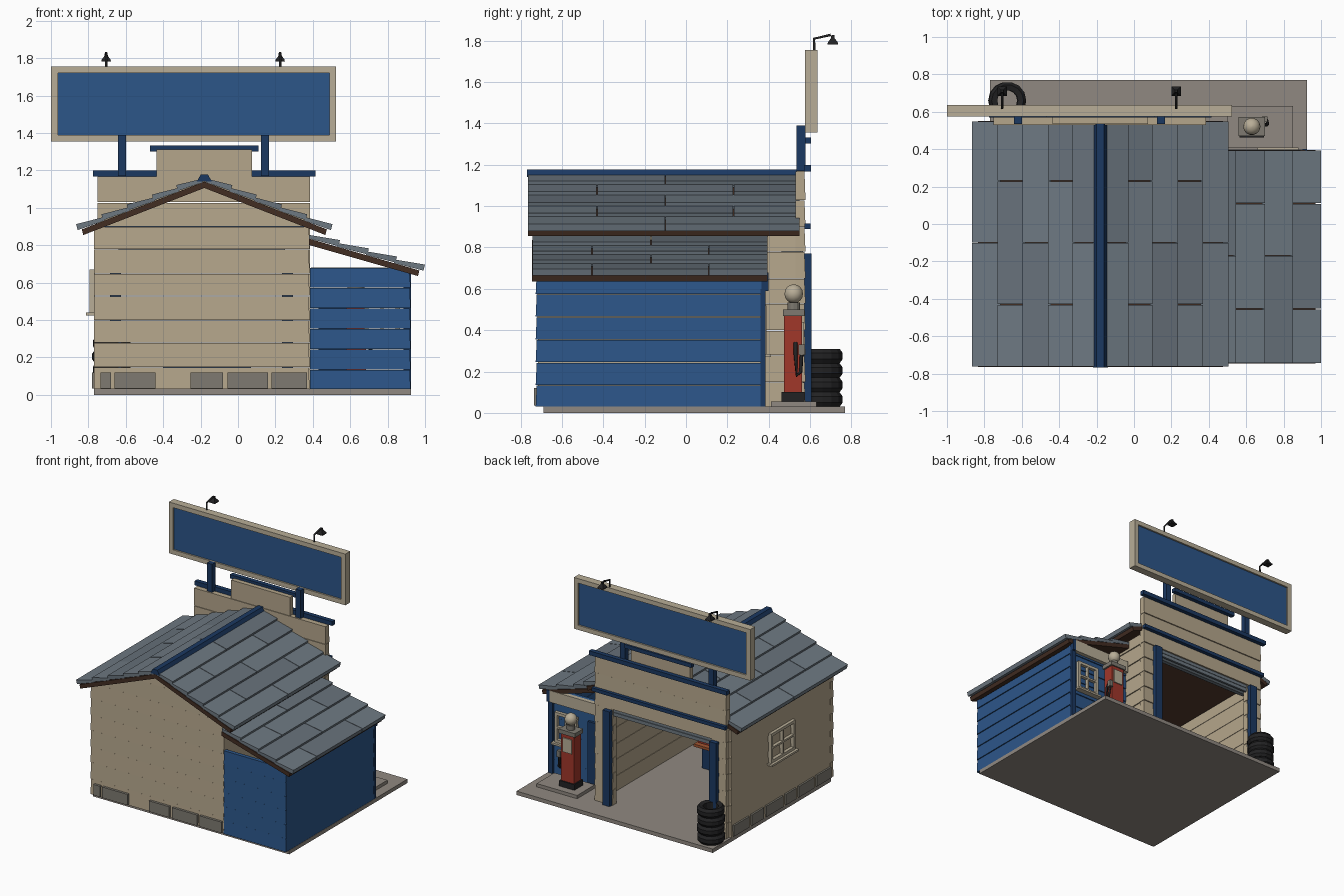
import bpy, bmesh, math
from mathutils import Vector as V

if "Cube" in bpy.data.objects:
    bpy.data.objects.remove(bpy.data.objects["Cube"])

COL = dict(tan=(.46, .38, .26), cream=(.48, .42, .31), blue=(.025, .092, .25), navy=(.011, .04, .12),
           slate=(.155, .19, .222), slate_dark=(.135, .165, .195), brown=(.055, .026, .016),
           concrete=(.28, .25, .22), stone=(.21, .195, .165), red=(.355, .038, .023),
           black=(.016, .016, .017), orange=(.35, .09, .03))
MATS = {}
for key, rgb in COL.items():
    MATS[key] = bpy.data.materials.new(key)
    MATS[key].diffuse_color = (*rgb, 1)


def mesh(name, verts, faces, col):
    me = bpy.data.meshes.new(name)
    me.from_pydata([tuple(v) for v in verts], [], faces)
    bm = bmesh.new()
    bm.from_mesh(me)
    bmesh.ops.recalc_face_normals(bm, faces=bm.faces)
    bm.to_mesh(me)
    bm.free()
    ob = bpy.data.objects.new(name, me)
    bpy.context.collection.objects.link(ob)
    me.materials.append(MATS[col])
    return ob


def loft(name, a, b, col):
    """Closed solid between two matching rings."""
    n = len(a)
    faces = [[i, (i + 1) % n, n + (i + 1) % n, n + i] for i in range(n)]
    return mesh(name, a + b, faces + [list(range(n)), list(range(n, 2 * n))], col)


def box(name, x, y, z, col):
    ring = lambda h: [(x[0], y[0], h), (x[1], y[0], h), (x[1], y[1], h), (x[0], y[1], h)]
    return loft(name, ring(z[0]), ring(z[1]), col)


def prism_y(name, pts, y0, y1, col):
    return loft(name, [(x, y0, z) for x, z in pts], [(x, y1, z) for x, z in pts], col)


def lathe(name, prof, at, col, n=12, closed=False, smooth=False, phase=0):
    """Spin an (r, z) profile around a vertical axis."""
    m = len(prof)
    verts = [(at[0] + r * math.cos(t), at[1] + r * math.sin(t), at[2] + z)
             for t in [phase + 2 * math.pi * k / n for k in range(n)] for r, z in prof]
    faces = [[k * m + j, k * m + (j + 1) % m, (k + 1) % n * m + (j + 1) % m, (k + 1) % n * m + j]
             for k in range(n) for j in range(m if closed else m - 1)]
    if not closed:
        faces += [[k * m for k in range(n)], [k * m + m - 1 for k in range(n)]]
    ob = mesh(name, verts, faces, col)
    if smooth:
        ob.data.polygons.foreach_set("use_smooth", [True] * len(ob.data.polygons))
    return ob


def pipe(name, pts, r, col):
    cu = bpy.data.curves.new(name, 'CURVE')
    cu.dimensions, cu.bevel_depth, cu.bevel_resolution, cu.use_fill_caps = '3D', r, 1, True
    sp = cu.splines.new('POLY')
    sp.points.add(len(pts) - 1)
    for p, q in zip(sp.points, pts):
        p.co = (*q, 1)
    cu.materials.append(MATS[col])
    ob = bpy.data.objects.new(name, cu)
    bpy.context.collection.objects.link(ob)


def siding(name, p, q, zs, n, col, span=None, t=.03):
    """Lapped boards between plan points p and q; span(z) trims the ends as fractions."""
    p, q, n = V((*p, 0)), V((*q, 0)), V((*n, 0))
    span = span or (lambda z: (0, 1))
    for i, (z0, z1) in enumerate(zip(zs, zs[1:])):
        rings = []
        for z, lap in ((z0, .005), (z1 - .003, 0)):
            a, b = (p.lerp(q, f) + V((0, 0, z)) for f in span(z))
            rings.append([a + n * lap, b + n * lap, b - n * t, a - n * t])
        loft(f"{name}_board_{i}", *rings, col)


# slab and pump island
box("slab", (-.77, .925), (-.69, .77), (0, .03), 'concrete')
box("pump_island", (.5, .85), (.41, .63), (.03, .056), 'concrete')

# garage walls with a gabled rear
Z = [.03, .15, .28, .40, .53, .65, .78, .87]
CX, HW = -.195, .575
half = lambda z: min(HW, (1.125 - z) / .39) / (2 * HW)
siding("rear_wall", (CX - HW, -.715), (CX + HW, -.715), Z[:-1] + [.9, 1.03, 1.12], (0, -1), 'tan',
       lambda z: (.5 - half(z), .5 + half(z)))
siding("left_wall", (-.765, -.715), (-.765, .54), Z, (-1, 0), 'tan')
siding("right_wall", (.378, -.715), (.378, .54), Z, (1, 0), 'tan')

# front facade with drive-in opening and stepped parapet
siding("facade_left", (-.75, .573), (-.62, .573), Z[:-1], (0, 1), 'tan', t=.043)
siding("facade_right", (.23, .573), (.385, .573), Z[:-1], (0, 1), 'tan', t=.043)
siding("facade_top", (-.75, .573), (.385, .573), [.78, .9, 1.03, 1.17], (0, 1), 'tan', t=.043)
box("parapet", (-.435, .075), (.535, .573), (1.165, 1.3), 'tan')
box("parapet_cap", (-.47, .11), (.57, .605), (1.302, 1.332), 'navy')
box("parapet_top", (-.435, .075), (.535, .573), (1.3, 1.312), 'tan')
box("facade_cap", (-.775, .415), (.57, .605), (1.167, 1.2), 'navy')
box("facade_band", (-.76, .395), (.572, .603), (.89, .917), 'navy')
for s, x in (("left", -.655), ("right", .265)):
    box(f"door_post_{s}", (x - .03, x + .03), (.57, .608), (.03, .77), 'navy')

# rolled-up door
ring = lambda x: [(x, .51 + .05 * math.cos(k * math.pi / 5), .77 + .05 * math.sin(k * math.pi / 5))
                  for k in range(10)]
loft("rolled_door", ring(-.64), ring(.25), 'slate')
for i in range(2):
    box(f"door_slat_{i}", (-.62, .23), (.55, .566), (.725 + .03 * i, .752 + .03 * i), 'slate')

# foundation stones
for i, (a, b) in enumerate([(-.735, -.68), (-.66, -.44), (-.255, -.08), (-.055, .16), (.18, .37)]):
    box(f"rear_stone_{i}", (a, b), (-.735, -.70), (.035, .12), 'stone')
for i, (a, b) in enumerate([(-.68, -.5), (-.47, -.28), (-.25, -.12), (-.09, .12), (.15, .3), (.33, .52)]):
    box(f"side_stone_{i}", (-.78, -.75), (a, b), (.035, .12), 'stone')

# lean-to office
ZB = [.03, .135, .245, .355, .465, .575, .68]
siding("office_rear", (.385, -.722), (.918, -.722), ZB, (0, -1), 'blue')
siding("office_front", (.385, .362), (.918, .362), ZB, (0, 1), 'blue')
siding("office_side", (.918, -.722), (.918, .362), ZB[:-1] + [.645], (1, 0), 'blue')
box("office_corner_trim", (.885, .925), (.36, .385), (.03, .6), 'navy')
box("office_fascia", (.39, .9), (.365, .398), (.59, .68), 'cream')
box("office_fascia_end", (.9, .925), (.365, .4), (.59, .68), 'navy')
box("office_door", (.43, .58), (.365, .385), (.03, .52), 'navy')


def window(name, place, c, w, z0, z1):
    """Four-pane frame; place(u-range, depth-range) gives x and y ranges."""
    zm, f = (z0 + z1) / 2, .022
    bars = [((c - w, c - w + f), (z0, z1)), ((c + w - f, c + w), (z0, z1)),
            ((c - w, c + w), (z0, z0 + f)), ((c - w, c + w), (z1 - f, z1)),
            ((c - .007, c + .007), (z0, z1)), ((c - w, c + w), (zm - .007, zm + .007))]
    for i, (u, z) in enumerate(bars):
        box(f"{name}_bar_{i}", *place(u, (0, .025)), z, 'cream')
    box(f"{name}_sill", *place((c - w - .015, c + w + .015), (0, .045)), (z0 - .015, z0), 'cream')


window("garage_window", lambda u, d: ((-.768 - d[1], -.765), u), -.07, .15, .44, .67)
window("office_window", lambda u, d: (u, (.365, .365 + d[1])), .77, .095, .285, .52)


# roofs: brown deck and overlapping shingle rows with staggered joints
def roof(name, x0, s, z0, slope, rows, eave, y0, y1, joints):
    X, H = (lambda d: x0 + s * d), (lambda d: z0 - slope * d)
    prism_y(f"{name}_deck", [(x0, z0), (X(eave), H(eave)), (X(eave - .008), H(eave) - .03),
                             (x0, z0 - .034)], y0, y1, 'brown')
    for i, (d, e) in enumerate(zip(rows, rows[1:])):
        d -= .015 if i else 0
        prof = [(X(d), H(d)), (X(d), H(d) + .02), (X(e), H(e) + .04), (X(e - .008), H(e) + .008)]
        cuts = [y0] + joints[i % 2] + [y1]
        for j, (p, q) in enumerate(zip(cuts, cuts[1:])):
            prism_y(f"{name}_shingle_{i}_{j}", prof, p + .002, q - .002,
                    'slate_dark' if (i * 2 + j) % 3 == 1 else 'slate')


for s, nm in ((-1, "left_roof"), (1, "right_roof")):
    roof(nm, -.18, s, 1.14, .39, [.01, .15, .28, .415, .55, .685], .655, -.765, .55,
         [[-.1], [-.43, .23]])
roof("office_roof", .38, 1, .835, .288, [0, .165, .32, .47, .62], .59, -.745, .395,
     [[-.17], [-.455, .11]])
prism_y("ridge_cap", [(-.22, 1.14), (-.14, 1.14), (-.16, 1.177), (-.20, 1.177)], -.768, .54, 'navy')

# billboard
for s, x in (("left", -.62), ("right", .145)):
    box(f"sign_post_{s}", (x - .022, x + .022), (.535, .577), (1.17, 1.39), 'navy')
box("sign_panel", (-.97, .49), (.588, .622), (1.38, 1.73), 'blue')
for nm, x, z in (("bottom", (-1, .525), (1.355, 1.39)), ("top", (-1, .525), (1.72, 1.755)),
                 ("left", (-1, -.963), (1.39, 1.72)), ("right", (.488, .525), (1.39, 1.72))):
    box(f"sign_frame_{nm}", x, (.575, .635), z, 'cream')
for s, x in (("left", -.705), ("right", .225)):
    pipe(f"lamp_arm_{s}", [(x, .62, 1.75), (x, .62, 1.81), (x, .70, 1.828)], .007, 'black')
    lathe(f"lamp_shade_{s}", [(.036, 0), (.034, .01), (.013, .03), (.01, .045)],
          (x, .71, 1.782), 'black', 4, phase=math.pi / 4)

# fuel pump
box("pump_base", (.565, .695), (.462, .572), (.056, .1), 'black')
box("pump_body", (.575, .685), (.475, .562), (.1, .47), 'red')
box("pump_cap", (.56, .7), (.47, .572), (.468, .5), 'stone')
box("pump_dial", (.59, .67), (.56, .57), (.33, .44), 'cream')
lathe("pump_neck", [(.03, 0), (.03, .035)], (.63, .521, .5), 'stone')
lathe("pump_globe", [(max(.046 * math.sin(a), .001), .046 * math.cos(a))
                     for a in [math.pi * k / 8 for k in range(9)]], (.63, .521, .576), 'cream', 14, smooth=True)
pipe("pump_hose", [(.685, .53, .34), (.71, .53, .28), (.715, .535, .18), (.71, .555, .2), (.70, .56, .3)],
     .009, 'black')
box("pump_nozzle", (.685, .715), (.545, .575), (.28, .33), 'stone')

# tyre stack
tyre = [(.055, .008), (.085, 0), (.1, .02), (.1, .05), (.085, .07), (.055, .062)]
for i in range(4):
    lathe(f"tyre_{i}", tyre, (-.68 + .004 * (i % 2), .66, .03 + .07 * i), 'black', 14, True)

# workshop bench inside
box("bench_cabinet", (-.4, .07), (-.55, -.3), (.03, .19), 'navy')
box("bench_top", (-.42, .13), (-.57, -.28), (.19, .21), 'orange')
box("toolbox", (.0, .12), (-.48, -.32), (.21, .26), 'red')

for m in bpy.data.materials:
    if m.users and not m.is_grease_pencil:
        m.use_nodes = True
        m.node_tree.nodes["Principled BSDF"].inputs["Base Color"].default_value = m.diffuse_color
